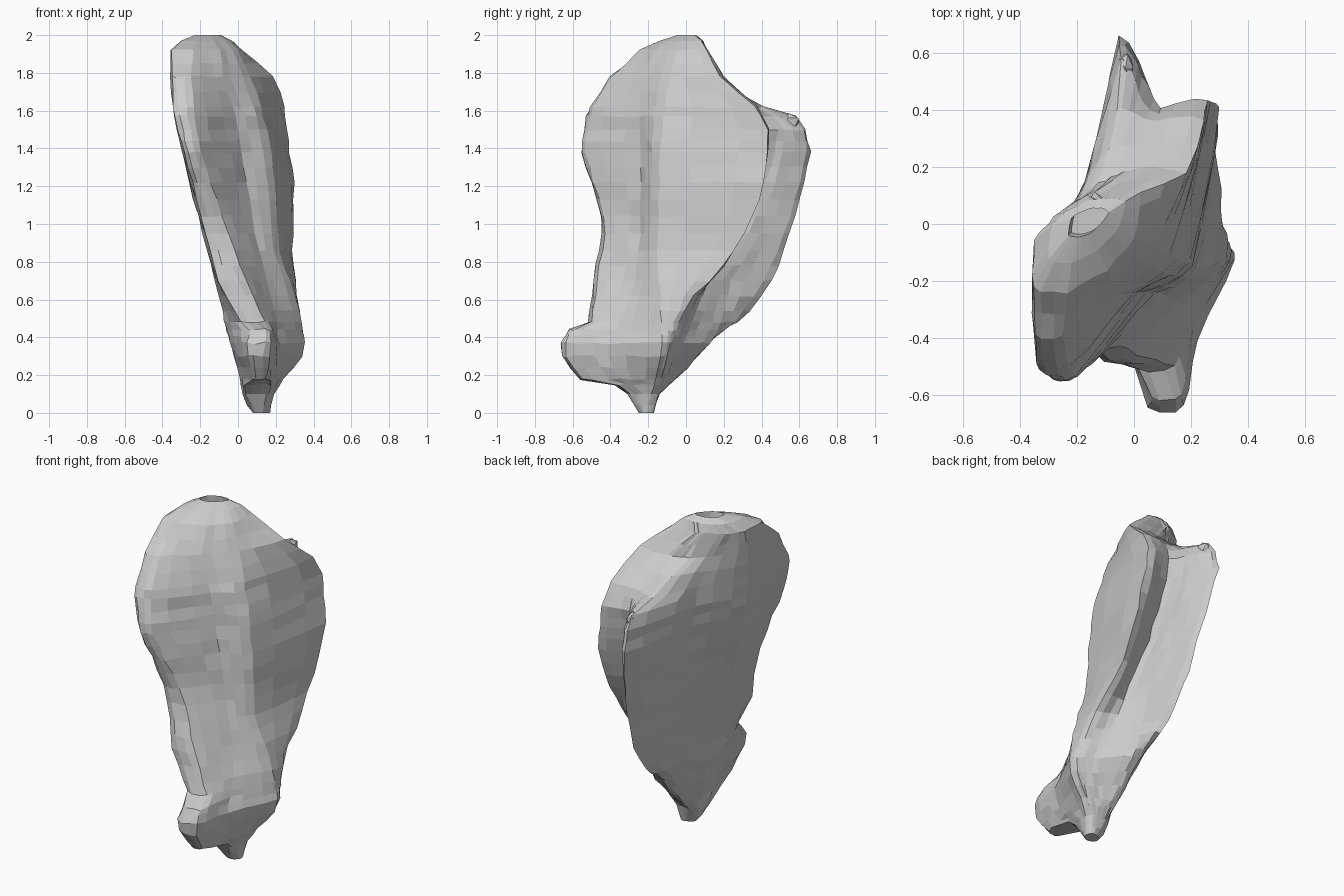
import bpy, bmesh, random
from mathutils import Vector

random.seed(4)

# Rails running up the bone, each point is (z, x, y)
front_left = [(0, .09, -.24), (.1, .04, -.3), (.15, .04, -.37), (.18, .08, -.55), (.3, .05, -.635), (.37, .05, -.65),
              (.44, .06, -.61), (.48, .02, -.51), (.7, -.1, -.48), (1, -.18, -.42), (1.4, -.29, -.54),
              (1.6, -.345, -.5), (1.78, -.35, -.39), (1.92, -.355, -.22), (2, -.23, -.04)]
left_side = [(0, .08, -.21), (.06, .03, -.22), (.2, .01, -.27), (.35, -.04, -.33), (.7, -.12, -.22),
             (1, -.2, -.17), (1.4, -.3, -.14), (1.75, -.345, -.1), (1.92, -.35, -.06), (2, -.22, .02)]
left_valley = [(0, .09, -.19), (.06, .04, -.19), (.2, .03, -.15), (.45, -.03, -.04), (.7, -.05, .12),
               (1, -.1, .16), (1.4, -.16, .16), (1.6, -.18, .14), (1.77, -.22, .07), (1.92, -.28, .03), (2, -.19, .04)]
flange_tip = [(0, .11, -.18), (.1, .08, -.14), (.35, .05, .1), (.43, .05, .18), (.5, .04, .3),
              (.7, .03, .46), (1, .0, .57), (1.37, -.05, .66), (1.49, -.05, .64),
              (1.57, -.04, .58), (1.62, -.06, .4), (1.77, -.12, .15), (1.92, -.18, .09), (2, -.15, .055)]
middle_ridge = [(0, .12, -.175), (.1, .1, -.14), (.35, .12, .11), (.45, .11, .18), (.7, .11, .24),
                (1, .075, .41), (1.4, .035, .52), (1.52, .03, .52), (1.62, .0, .39),
                (1.77, -.05, .18), (1.92, -.15, .1), (2, -.13, .055)]
groove = [(0, .14, -.17), (.1, .14, -.145), (.35, .24, -.02), (.45, .22, .02), (.7, .18, .12),
          (1, .12, .25), (1.3, .09, .35), (1.5, .09, .41), (1.6, .08, .38), (1.77, .02, .2), (1.92, -.12, .11), (2, -.11, .055)]
back_edge = [(0, .16, -.18), (.1, .17, -.15), (.35, .33, -.08), (.5, .32, -.03), (.63, .31, .05), (.8, .29, .22), (1, .29, .34),
             (1.2, .3, .41), (1.48, .26, .44), (1.62, .25, .37), (1.78, .19, .18), (1.92, .02, .11), (2, -.09, .04)]
right_crest = [(0, .17, -.21), (.08, .18, -.19), (.2, .25, -.16), (.27, .32, -.14), (.35, .36, -.13), (.5, .33, -.13),
               (.7, .28, -.14), (.85, .22, -.15), (1.4, .18, -.14), (1.7, .1, -.1), (1.92, .0, -.05), (2, -.11, .01)]
hollow = [(0, .16, -.23), (.1, .18, -.25), (.2, .2, -.38), (.35, .22, -.42), (.5, .2, -.34),
          (.7, .15, -.27), (1, .08, -.24), (1.4, .02, -.24), (1.6, -.02, -.25), (1.78, -.08, -.24),
          (1.92, -.1, -.16), (2, -.15, -.03)]
front_right = [(0, .13, -.25), (.1, .15, -.31), (.15, .16, -.37), (.18, .15, -.55), (.3, .17, -.635), (.37, .18, -.64),
               (.44, .17, -.6), (.48, .14, -.5), (.7, .04, -.47), (1, -.07, -.42), (1.4, -.2, -.54),
               (1.6, -.23, -.5), (1.78, -.25, -.39), (1.92, -.24, -.24), (2, -.19, -.045)]
rails = [front_left, left_side, left_valley, flange_tip, middle_ridge, groove,
         back_edge, right_crest, hollow, front_right]


def on_rail(rail, z):
    for a, b in zip(rail, rail[1:]):
        if z <= b[0]:
            t = (z - a[0]) / (b[0] - a[0])
            return Vector((a[1], a[2])).lerp(Vector((b[1], b[2])), max(t, 0))
    return Vector(rail[-1][1:])


def section(z, steps=3):
    """Closed softened ring through every rail at height z."""
    p = [on_rail(r, z) for r in rails]
    n, ring = len(p), []
    for i in range(n):
        a, b, c, d = p[i - 1], p[i], p[(i + 1) % n], p[(i + 2) % n]
        m0, m1 = (c - a) * .25, (d - b) * .25
        for k in range(steps):
            t = k / steps
            q = (b * (2*t**3 - 3*t*t + 1) + m0 * (t**3 - 2*t*t + t)
                 + c * (3*t*t - 2*t**3) + m1 * (t**3 - t*t))
            ring.append(Vector((q.x, q.y, z)))
    return ring


def add_object(name, bm):
    bmesh.ops.recalc_face_normals(bm, faces=bm.faces)
    mesh = bpy.data.meshes.new(name)
    bm.to_mesh(mesh)
    bm.free()
    ob = bpy.data.objects.new(name, mesh)
    bpy.context.collection.objects.link(ob)
    return ob


# Main blade: rings lofted from the pointed foot to the crown
levels = [0, .04, .1, .15, .18, .24, .3, .37, .41, .44, .48, .54, .62, .7, .78, .86, .95, 1.04, 1.13,
          1.22, 1.3, 1.38, 1.44, 1.5, 1.57, 1.62, 1.7, 1.78, 1.85, 1.92, 1.97, 2]
bm = bmesh.new()
rings = []
for z in levels:
    ring = section(z)
    if z == 1.97:  # round the crown shoulder
        ring = [v.lerp(Vector((-.15, -.01, z)), -.18) for v in ring]
    if .1 < z < 1.95:
        for v in ring:
            v += Vector([random.uniform(-.006, .006) for _ in range(3)])
    rings.append([bm.verts.new(v) for v in ring])
for lo, hi in zip(rings, rings[1:]):
    for i in range(len(lo)):
        j = (i + 1) % len(lo)
        bm.faces.new((lo[i], lo[j], hi[j], hi[i]))
bm.faces.new(rings[0][::-1])
# Sunken opening in the crown
cap = bm.faces.new(rings[-1])
bmesh.ops.inset_region(bm, faces=[cap], thickness=.006, depth=0)
bmesh.ops.translate(bm, verts=cap.verts, vec=(.01, .01, -.05))
add_object("blade", bm)

# Small rough knob on top of the rear flange
bm = bmesh.new()
bmesh.ops.create_icosphere(bm, subdivisions=1, radius=1)
for v in bm.verts:
    v.co = Vector((-.03, .55, 1.54)) + Vector((v.co.x * .03, v.co.y * .055, v.co.z * .045))
add_object("flange_knob", bm)
